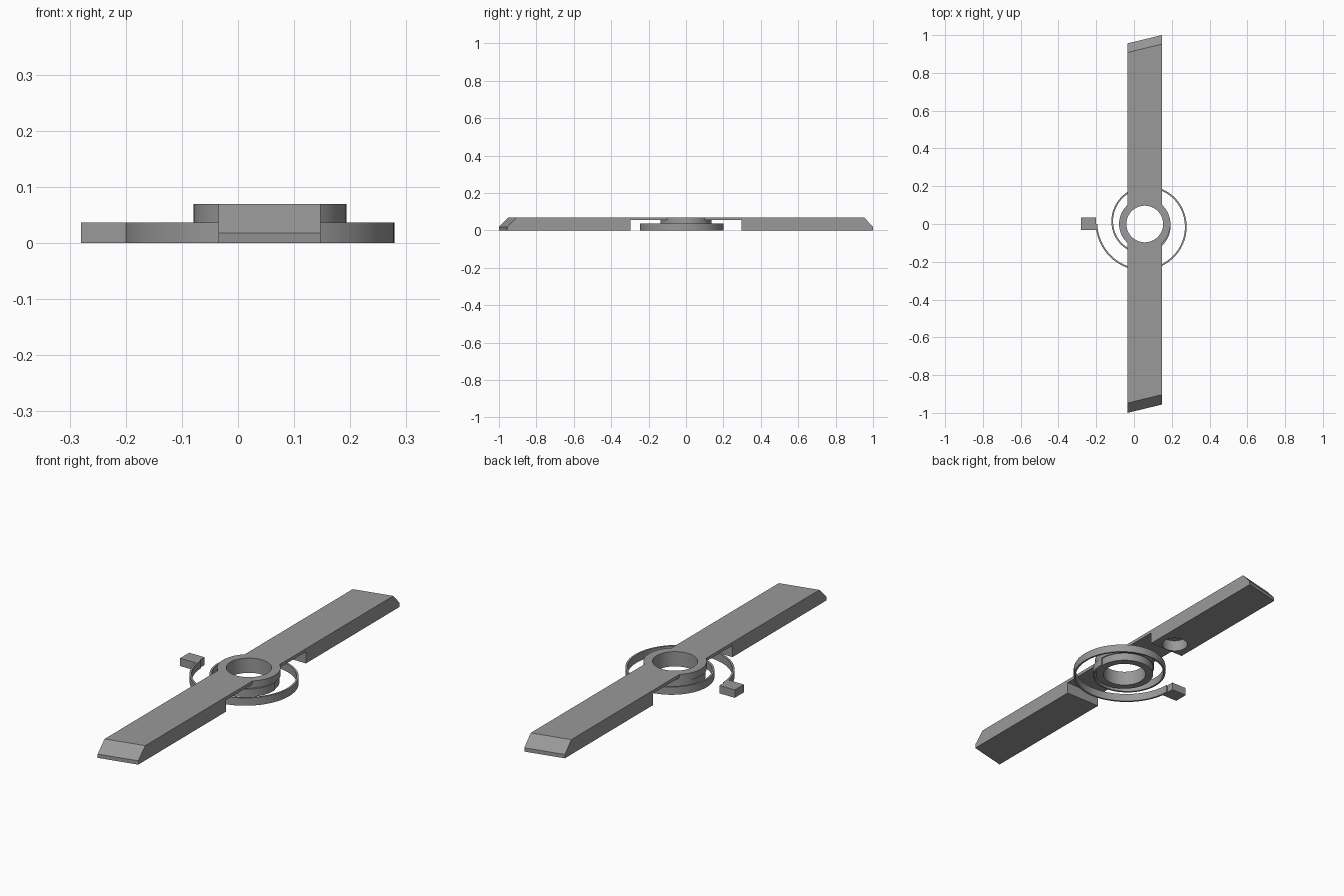
import bpy, bmesh, math
from mathutils import Matrix

cube = bpy.data.objects.get("Cube")
if cube:
    bpy.data.objects.remove(cube, do_unlink=True)

HUB_X = 0.057
BORE = 0.097
TOP = 0.07
SPRING_H = 0.037

grey = bpy.data.materials.new("steel_grey")
grey.use_nodes = True
colour = (0.32, 0.32, 0.32, 1)
grey.diffuse_color = colour
grey.node_tree.nodes["Principled BSDF"].inputs["Base Color"].default_value = colour


def make(name, bm):
    bmesh.ops.recalc_face_normals(bm, faces=bm.faces)
    mesh = bpy.data.meshes.new(name)
    bm.to_mesh(mesh)
    bm.free()
    ob = bpy.data.objects.new(name, mesh)
    bpy.context.collection.objects.link(ob)
    mesh.materials.append(grey)
    return ob


def activate(ob):
    bpy.ops.object.select_all(action='DESELECT')
    ob.select_set(True)
    bpy.context.view_layer.objects.active = ob


def smooth(ob):
    activate(ob)
    bpy.ops.object.shade_smooth_by_angle(angle=math.radians(30))


def cylinder(name, radius, z0, z1, y=0):
    bm = bmesh.new()
    bmesh.ops.create_cone(bm, cap_ends=True, segments=64, radius1=radius, radius2=radius,
                          depth=z1 - z0, matrix=Matrix.Translation((HUB_X, y, (z0 + z1) / 2)))
    return make(name, bm)


def combine(ob, tool, operation):
    # Apply a boolean and discard the tool
    tool.hide_render = True
    mod = ob.modifiers.new(operation, 'BOOLEAN')
    mod.operation, mod.solver, mod.object = operation, 'EXACT', tool
    activate(ob)
    bpy.ops.object.modifier_apply(modifier=mod.name)
    bpy.data.objects.remove(tool, do_unlink=True)


# Long bar: side profile with an undercut middle and bevelled, skewed tips
profile = [(-0.978, 0), (-0.298, 0), (-0.298, 0.055), (0.298, 0.055), (0.298, 0),
           (0.978, 0), (0.978, 0.018), (0.93, TOP), (-0.926, TOP), (-0.978, 0.018)]
bm = bmesh.new()
sides = []
for x, skew in ((-0.035, -0.022), (0.147, 0.022)):
    sides.append([bm.verts.new((x, y + (skew if abs(y) > 0.5 else 0), z)) for y, z in profile])
for side in sides:
    bm.faces.new(side)
for i in range(len(profile)):
    j = (i + 1) % len(profile)
    bm.faces.new((sides[0][i], sides[0][j], sides[1][j], sides[1][i]))
arm = make("balance_bar", bm)
combine(arm, cylinder("hub_disc", 0.136, SPRING_H, TOP), 'UNION')
combine(arm, cylinder("bore_cutter", BORE, -0.1, 0.2), 'DIFFERENCE')
combine(arm, cylinder("blind_hole_cutter", 0.058, -0.05, 0.053, 0.358), 'DIFFERENCE')
smooth(arm)

# Collar beneath the hub
collar = cylinder("spring_collar", 0.131, 0, SPRING_H)
combine(collar, cylinder("collar_cutter", BORE, -0.1, 0.2), 'DIFFERENCE')
smooth(collar)

# Flat spiral spring, one and a half turns inward from the stud
radii = [0.26, 0.246, 0.221, 0.2, 0.176, 0.155, 0.136]
STEPS = 24
bm = bmesh.new()
rings = []
for i in range((len(radii) - 1) * STEPS + 1):
    k = min(i // STEPS, len(radii) - 2)
    r = radii[k] + (radii[k + 1] - radii[k]) * (i / STEPS - k)
    a = math.pi + i / STEPS * math.pi / 2
    rings.append([bm.verts.new((HUB_X + q * math.cos(a), q * math.sin(a), z))
                  for q, z in ((r, 0), (r, SPRING_H), (r - 0.009, SPRING_H), (r - 0.009, 0))])
for a, b in zip(rings, rings[1:]):
    for i in range(4):
        j = (i + 1) % 4
        bm.faces.new((a[i], a[j], b[j], b[i]))
bm.faces.new(rings[0])
bm.faces.new(rings[-1])
smooth(make("spiral_spring", bm))

# Square stud at the outer end of the spring
bm = bmesh.new()
bmesh.ops.create_cube(bm, size=1, matrix=Matrix.Translation((-0.24, 0.001, SPRING_H / 2))
                      @ Matrix.Diagonal((0.08, 0.068, SPRING_H, 1)))
make("spring_stud", bm)
